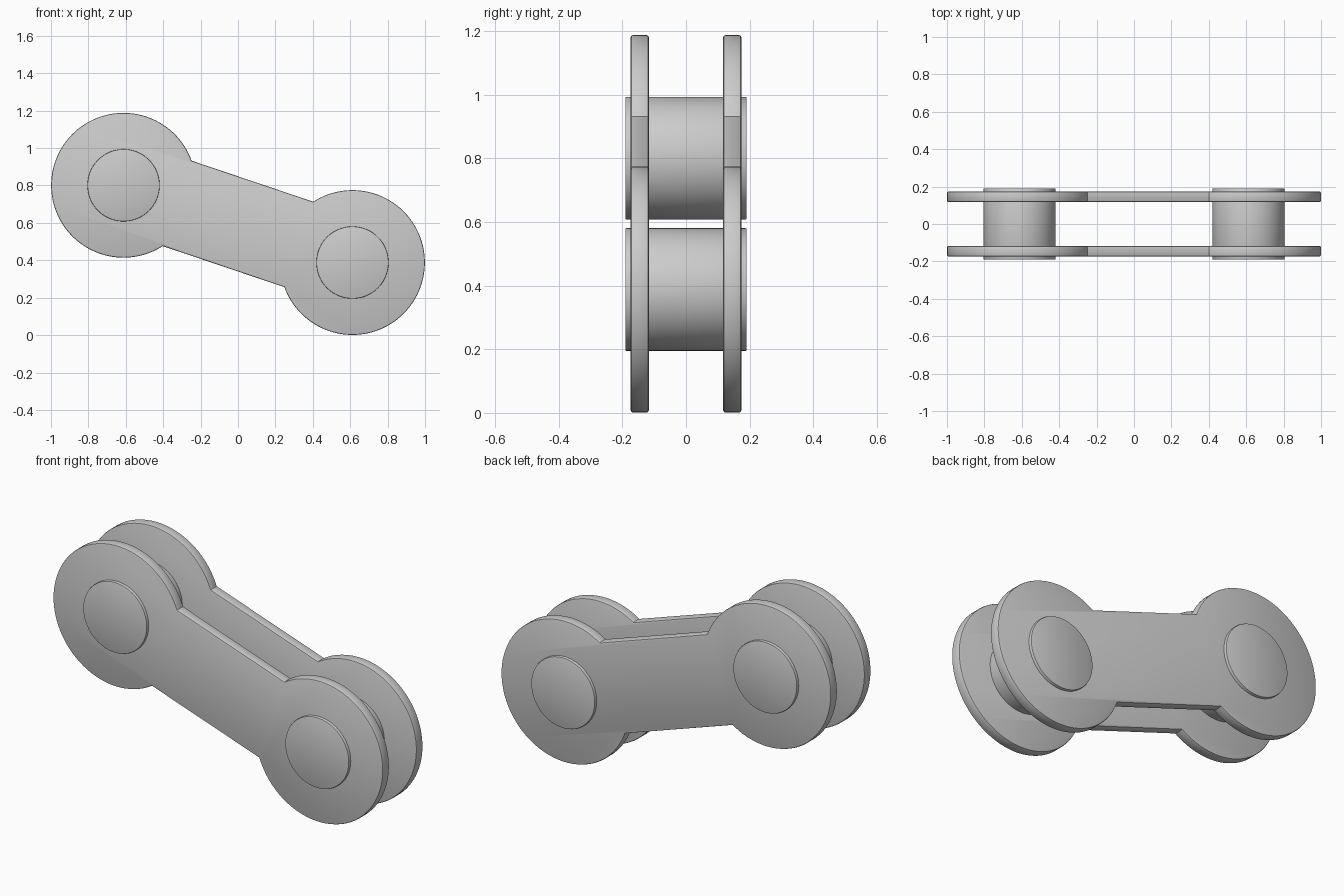
import bpy, bmesh
from math import sin, cos, asin, atan2, pi, radians, hypot

if "Cube" in bpy.data.objects:
    bpy.data.objects.remove(bpy.data.objects["Cube"])

A, B = (-0.612, 0.801), (0.612, 0.388)   # pin centres in x, z
R_EYE, R_PIN, HALF_BAR = 0.387, 0.193, 0.241


def arc(c, r, start, end, n):
    return [(c[0] + r * cos(start + (end - start) * i / n),
             c[1] + r * sin(start + (end - start) * i / n)) for i in range(n + 1)]


def prism(name, outline, y0, y1, bevel):
    """Extrude an x, z outline along y and soften both rims."""
    bm = bmesh.new()
    face = bm.faces.new([bm.verts.new((x, y0, z)) for x, z in outline])
    ext = bmesh.ops.extrude_face_region(bm, geom=[face], use_keep_orig=True)
    top = [v for v in ext["geom"] if isinstance(v, bmesh.types.BMVert)]
    bmesh.ops.translate(bm, verts=top, vec=(0, y1 - y0, 0))
    bmesh.ops.recalc_face_normals(bm, faces=bm.faces)
    rims = [e for e in bm.edges if abs(e.verts[0].co.y - e.verts[1].co.y) < 1e-5]
    bmesh.ops.bevel(bm, geom=rims, offset=bevel, segments=2, profile=0.5, affect='EDGES')
    mesh = bpy.data.meshes.new(name)
    bm.to_mesh(mesh)
    bm.free()
    obj = bpy.data.objects.new(name, mesh)
    bpy.context.collection.objects.link(obj)
    bpy.ops.object.select_all(action='DESELECT')
    obj.select_set(True)
    bpy.context.view_layer.objects.active = obj
    bpy.ops.object.shade_smooth_by_angle(angle=radians(25))
    return obj


# Side plates: two round eyes joined by a straight bar
tilt = atan2(B[1] - A[1], B[0] - A[0])
gap = asin(HALF_BAR / R_EYE)
outline = (arc(A, R_EYE, tilt + gap, tilt + 2 * pi - gap, 96)
           + arc(B, R_EYE, tilt - pi + gap, tilt + pi - gap, 96))
prism("front_plate", outline, -0.174, -0.117, 0.007)
prism("back_plate", outline, 0.117, 0.174, 0.007)

# Pins through both eyes
for name, c in (("upper_pin", A), ("lower_pin", B)):
    prism(name, arc(c, R_PIN, 0, 2 * pi, 96)[:-1], -0.191, 0.191, 0.004)
